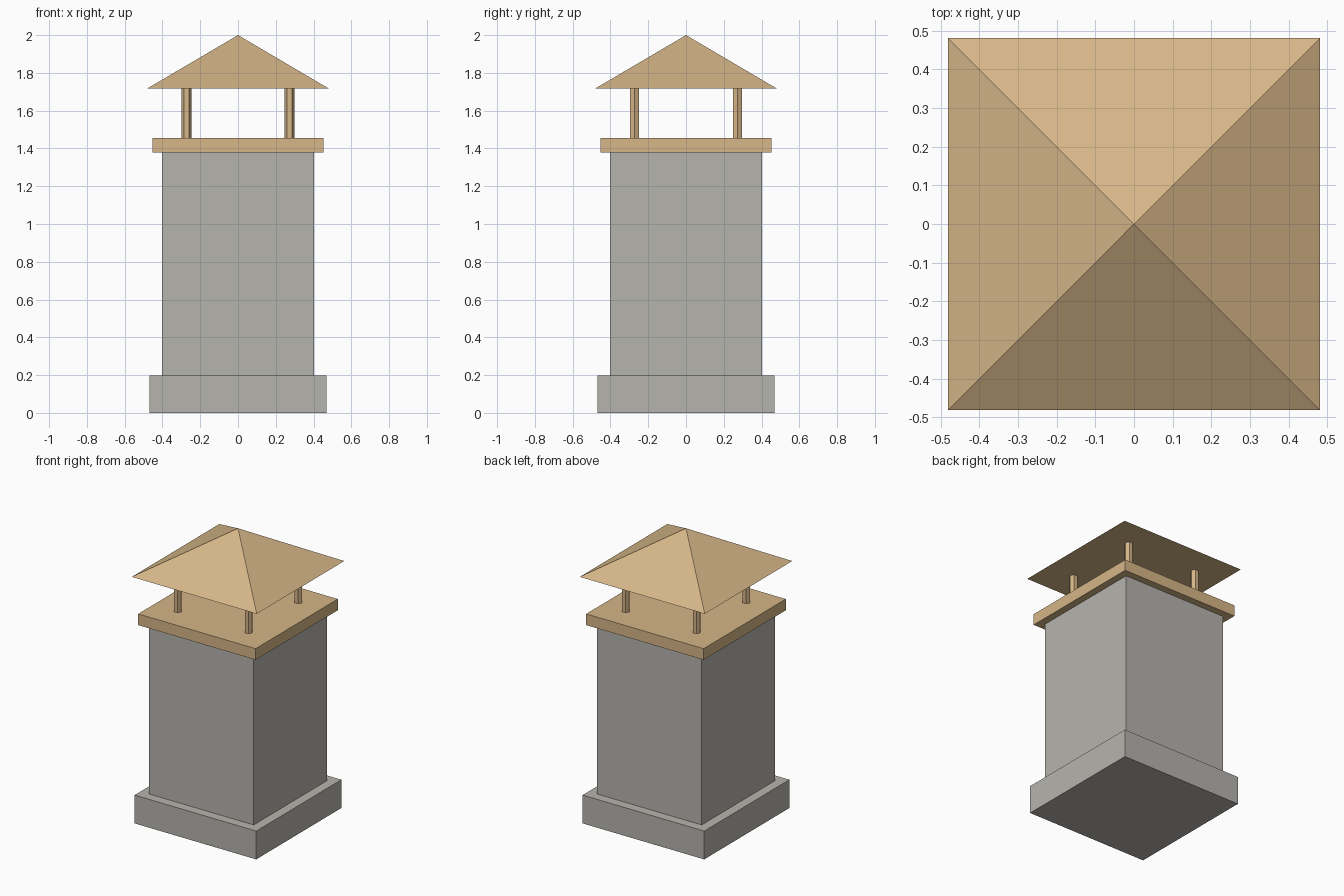
import bpy
import math

if "Cube" in bpy.data.objects:
    bpy.data.objects.remove(bpy.data.objects["Cube"])


def material(name, rgb):
    """Flat colour given as sRGB 0-255, stored as linear."""
    mat = bpy.data.materials.new(name)
    lin = [((c / 255 + 0.055) / 1.055) ** 2.4 for c in rgb]
    mat.diffuse_color = (*lin, 1.0)
    mat.use_nodes = True
    mat.node_tree.nodes["Principled BSDF"].inputs["Base Color"].default_value = mat.diffuse_color
    return mat


STONE = material("grey stone", (182, 180, 173))
TAN = material("tan metal", (214, 182, 136))


def finish(name, mat):
    obj = bpy.context.object
    obj.name = name
    obj.data.materials.append(mat)
    return obj


def block(name, half, z0, z1, mat):
    """Square block of half-width half between two heights."""
    bpy.ops.mesh.primitive_cube_add(size=1, location=(0, 0, (z0 + z1) / 2))
    bpy.context.object.scale = (2 * half, 2 * half, z1 - z0)
    bpy.ops.object.transform_apply(location=False, rotation=False, scale=True)
    return finish(name, mat)


# Chimney stack
block("base_plinth", 0.468, 0.0, 0.197, STONE)
block("shaft", 0.402, 0.197, 1.378, STONE)
block("cap_slab", 0.452, 1.378, 1.456, TAN)

# Hexagonal posts, with a corner pointing along x
POST_Z0, POST_Z1 = 1.456, 1.717
for sx, side in ((-1, "left"), (1, "right")):
    for sy, end in ((-1, "front"), (1, "back")):
        bpy.ops.mesh.primitive_cylinder_add(
            vertices=6, radius=0.027, depth=POST_Z1 - POST_Z0,
            location=(0.273 * sx, 0.273 * sy, (POST_Z0 + POST_Z1) / 2),
            rotation=(0, 0, math.pi / 6))
        finish(f"post_{end}_{side}", TAN)

# Pyramid roof
ROOF_HALF, ROOF_Z0, ROOF_Z1 = 0.481, 1.717, 2.0
bpy.ops.mesh.primitive_cone_add(
    vertices=4, radius1=ROOF_HALF * math.sqrt(2), radius2=0,
    depth=ROOF_Z1 - ROOF_Z0, location=(0, 0, (ROOF_Z0 + ROOF_Z1) / 2),
    rotation=(0, 0, math.pi / 4))
finish("roof", TAN)
